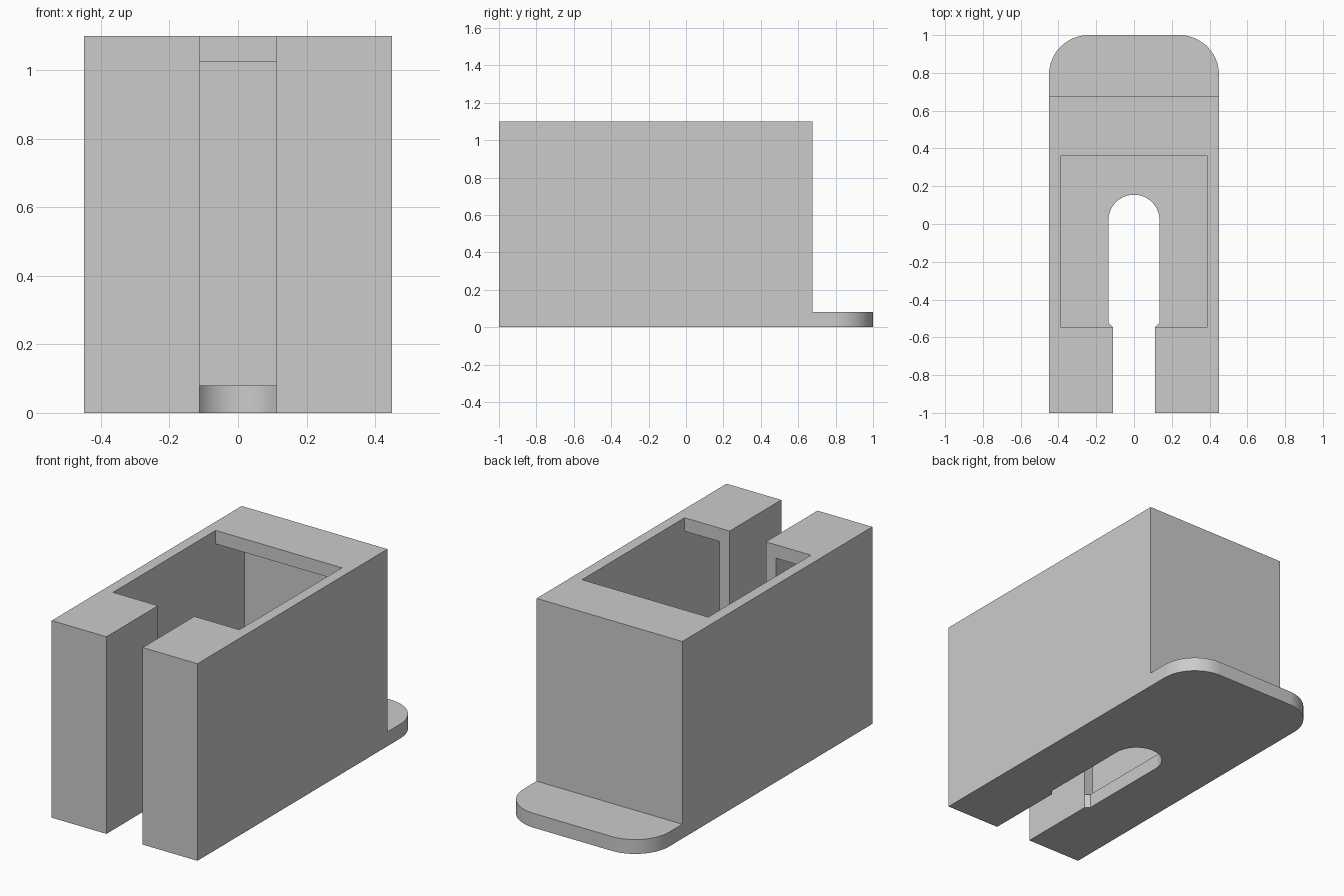
import bpy
import bmesh
from math import cos, sin, pi

cube = bpy.data.objects.get("Cube")
if cube:
    bpy.data.objects.remove(cube, do_unlink=True)

grey = bpy.data.materials.new("light grey")
grey.use_nodes = True
colour = (0.6, 0.6, 0.6, 1)
grey.diffuse_color = colour
grey.node_tree.nodes["Principled BSDF"].inputs["Base Color"].default_value = colour


def arc(cx, cy, r, start, end, steps=20):
    return [(cx + r * cos(start + (end - start) * i / steps),
             cy + r * sin(start + (end - start) * i / steps)) for i in range(steps + 1)]


def mirrored(half):
    """Close a right-hand half outline with its mirror image."""
    return half + [(-x, y) for x, y in reversed(half) if x > 1e-5]


def prism(name, outline, bottom, top):
    """Extrude a flat outline between two heights."""
    bm = bmesh.new()
    face = bm.faces.new([bm.verts.new((x, y, bottom)) for x, y in outline])
    up = bmesh.ops.extrude_face_region(bm, geom=[face])["geom"]
    bmesh.ops.translate(bm, vec=(0, 0, top - bottom),
                        verts=[v for v in up if isinstance(v, bmesh.types.BMVert)])
    bmesh.ops.recalc_face_normals(bm, faces=bm.faces)
    mesh = bpy.data.meshes.new(name)
    bm.to_mesh(mesh)
    bm.free()
    mesh.materials.append(grey)
    obj = bpy.data.objects.new(name, mesh)
    bpy.context.collection.objects.link(obj)
    return obj


def combine(target, tool, operation):
    mod = target.modifiers.new(tool.name, "BOOLEAN")
    mod.operation, mod.solver, mod.object = operation, "EXACT", tool
    bpy.context.view_layer.objects.active = target
    bpy.ops.object.modifier_apply(modifier=mod.name)
    bpy.data.objects.remove(tool, do_unlink=True)


HALF, FRONT, BACK, TOP = 0.45, -1.0, 0.675, 1.1
FLOOR, ROOF, WALL = 0.08, 1.025, 0.06
INNER, LIP = HALF - WALL, -0.545
R = 0.21

# Outer block and the rounded mounting tab behind it
holder = prism("holder_body", mirrored([(HALF, FRONT), (HALF, BACK)]), 0, TOP)
tab = prism("mounting_tab", mirrored(
    [(HALF, 0.5)] + arc(HALF - R, 1 - R, R, 0, pi / 2)), 0, FLOOR)
combine(holder, tab, "UNION")

# Hollow interior, reaching into both front pillars
hollow = prism("hollow_cutter", mirrored(
    [(0.174, LIP), (0.174, FRONT + WALL), (INNER, FRONT + WALL), (INNER, BACK - WALL)]),
    FLOOR, ROOF)
combine(holder, hollow, "DIFFERENCE")

# Rectangular opening through the roof
opening = prism("opening_cutter", mirrored([(INNER, LIP), (INNER, 0.36)]), ROOF - 0.1, TOP + 0.1)
combine(holder, opening, "DIFFERENCE")

# Front slot that widens into a round-ended channel in the floor
slot = prism("slot_cutter", mirrored(
    [(0.112, FRONT - 0.1), (0.112, LIP), (0.135, LIP + 0.022)]
    + arc(0, 0.02, 0.135, 0, pi / 2)), -0.1, TOP + 0.1)
combine(holder, slot, "DIFFERENCE")

# Smooth the curved ends while keeping hard edges
bpy.ops.object.select_all(action="DESELECT")
holder.select_set(True)
bpy.context.view_layer.objects.active = holder
bpy.ops.object.shade_smooth_by_angle(angle=pi / 6)
